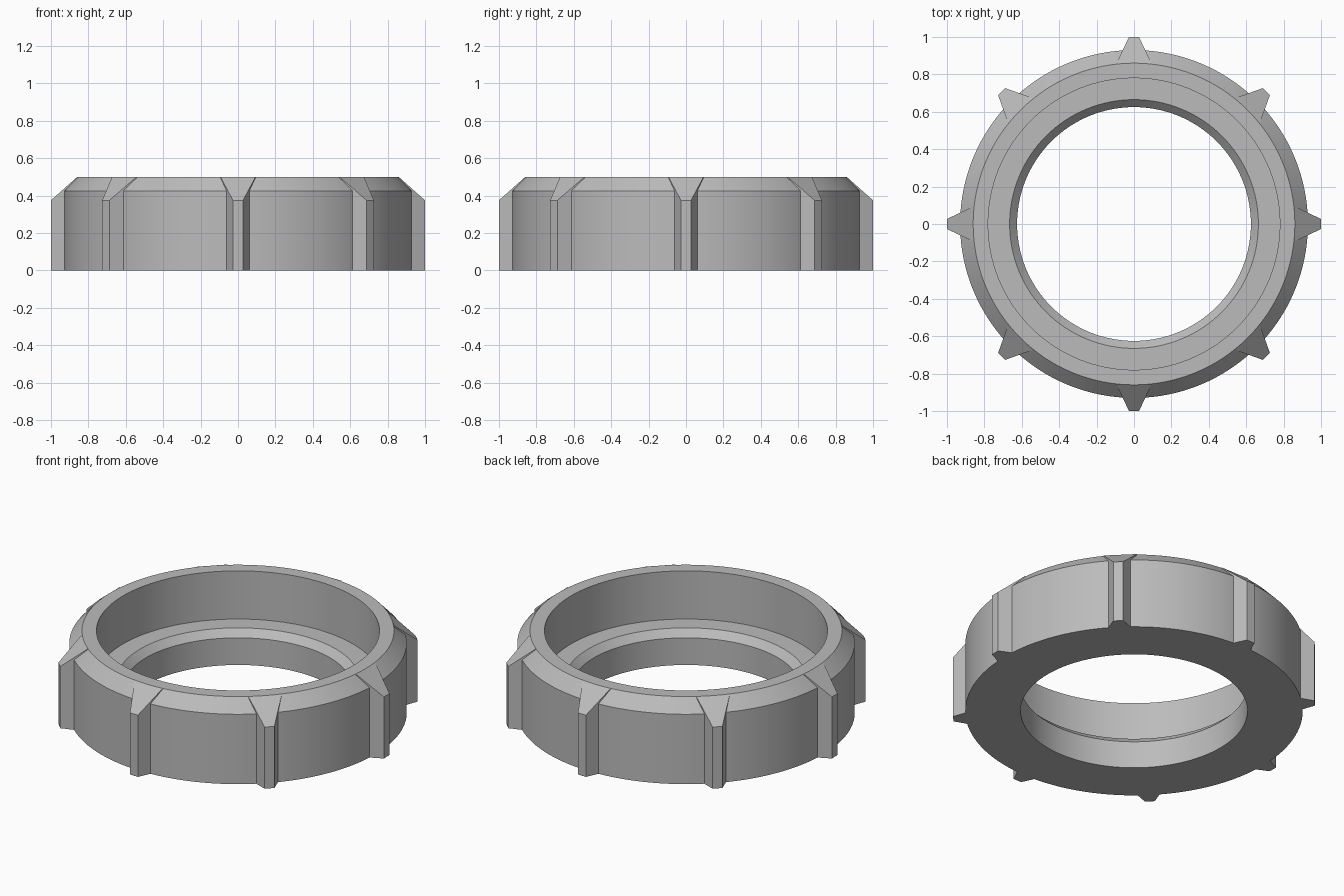
import bpy, bmesh, math
from mathutils import Matrix

cube = bpy.data.objects.get("Cube")
if cube:
    bpy.data.objects.remove(cube, do_unlink=True)

SEGMENTS = 128
RIBS = 8

grey = bpy.data.materials.new("plain grey")
grey.use_nodes = True
COLOUR = (0.5, 0.5, 0.5, 1)
grey.diffuse_color = COLOUR
grey.node_tree.nodes["Principled BSDF"].inputs["Base Color"].default_value = COLOUR


def finish(name, bm):
    bmesh.ops.recalc_face_normals(bm, faces=bm.faces)
    mesh = bpy.data.meshes.new(name)
    bm.to_mesh(mesh)
    bm.free()
    mesh.materials.append(grey)
    obj = bpy.data.objects.new(name, mesh)
    bpy.context.collection.objects.link(obj)
    return obj


# Ring body: closed (radius, height) profile with a bevelled rim and inner shelf
profile = [(0.93, 0), (0.93, 0.425), (0.86, 0.5), (0.78, 0.5),
           (0.78, 0.207), (0.665, 0.207), (0.625, 0.165), (0.625, 0)]
bm = bmesh.new()
loops = []
for i in range(SEGMENTS):
    a = math.tau * i / SEGMENTS
    loops.append([bm.verts.new((r * math.cos(a), r * math.sin(a), z)) for r, z in profile])
for i, here in enumerate(loops):
    there = loops[(i + 1) % SEGMENTS]
    for j in range(len(profile)):
        k = (j + 1) % len(profile)
        bm.faces.new((here[j], there[j], there[k], here[k]))
ring = finish("ring_body", bm)
bpy.context.view_layer.objects.active = ring
ring.select_set(True)
bpy.ops.object.shade_smooth_by_angle(angle=math.radians(25))

# Grip ribs: tapered wedges with a sloping top, narrow at the tip
for n in range(RIBS):
    bm = bmesh.new()
    bottom, top = [], []
    for r, half, z in ((0.86, 0.093, 0.5), (1.0, 0.027, 0.375)):
        for side in ((-1, 1) if r < 1 else (1, -1)):
            bottom.append(bm.verts.new((r, side * half, 0)))
            top.append(bm.verts.new((r, side * half, z)))
    bm.faces.new(bottom)
    bm.faces.new(top)
    for i in range(4):
        j = (i + 1) % 4
        bm.faces.new((bottom[i], bottom[j], top[j], top[i]))
    bm.transform(Matrix.Rotation(math.tau * n / RIBS, 4, "Z"))
    finish(f"grip_rib_{n + 1}", bm)
